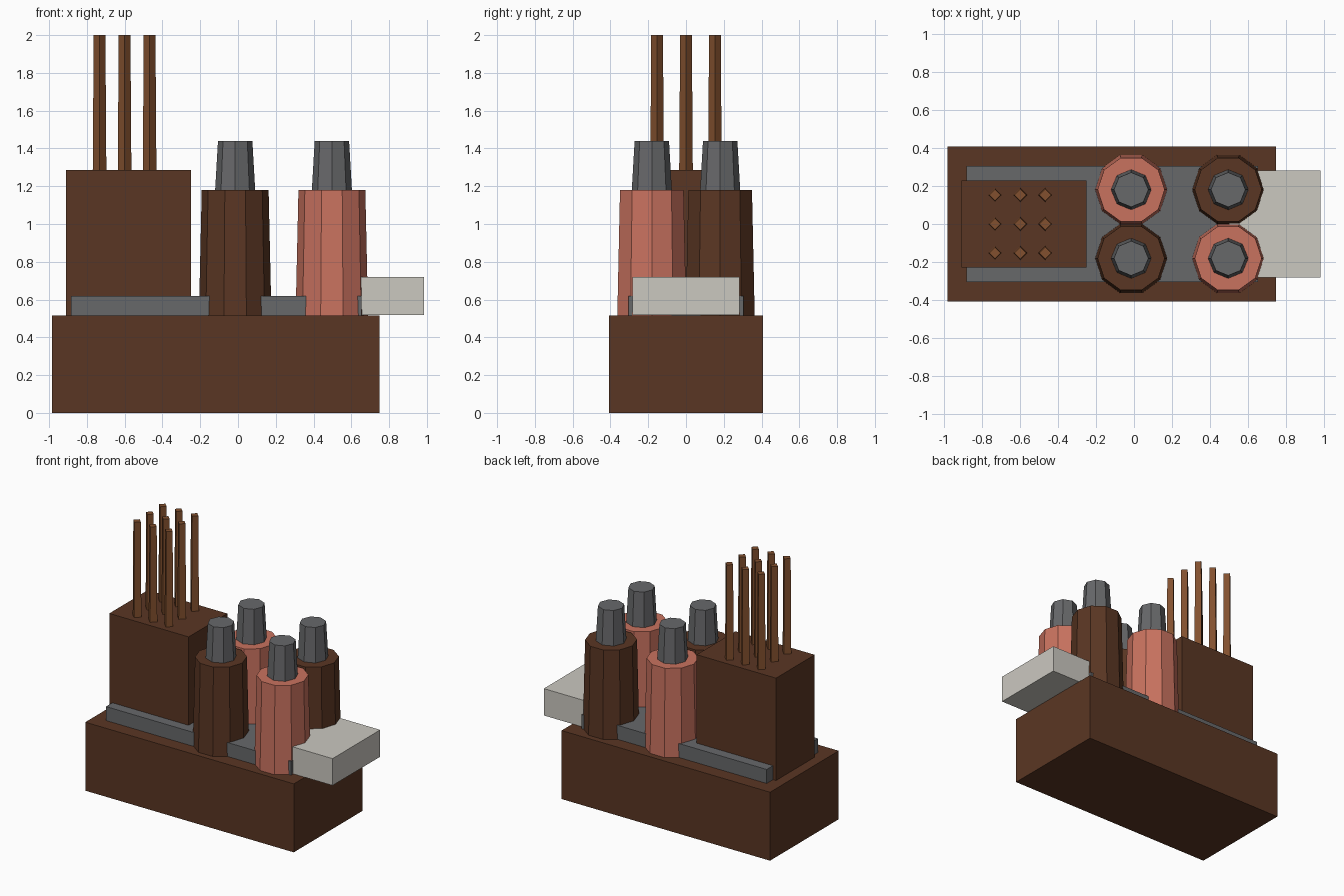
import bpy
import bmesh
from mathutils import Matrix, Vector

cube = bpy.data.objects.get("Cube")
if cube:
    bpy.data.objects.remove(cube, do_unlink=True)


def material(name, hex_code):
    """Flat colour from an sRGB hex code."""
    rgb = [int(hex_code[i:i + 2], 16) / 255 for i in (0, 2, 4)]
    linear = [c / 12.92 if c < 0.04045 else ((c + 0.055) / 1.055) ** 2.4 for c in rgb]
    mat = bpy.data.materials.new(name)
    mat.use_nodes = True
    mat.diffuse_color = (*linear, 1)
    mat.node_tree.nodes["Principled BSDF"].inputs["Base Color"].default_value = (*linear, 1)
    return mat


brown = material("dark brown", "5A3623")
copper = material("copper brown", "82502E")
salmon = material("salmon red", "C9725F")
grey = material("slate grey", "67686A")
pale = material("pale grey", "CBC8C0")


def finish(bm, name, mat):
    mesh = bpy.data.meshes.new(name)
    bm.to_mesh(mesh)
    bm.free()
    mesh.materials.append(mat)
    obj = bpy.data.objects.new(name, mesh)
    bpy.context.collection.objects.link(obj)
    return obj


def box(name, mat, low, high):
    """Box between two opposite corners."""
    low, high = Vector(low), Vector(high)
    bm = bmesh.new()
    place = Matrix.Translation((low + high) / 2) @ Matrix.Diagonal((*(high - low), 1))
    bmesh.ops.create_cube(bm, size=1, matrix=place)
    return finish(bm, name, mat)


def post(name, mat, sides, x, y, z0, z1, r0, r1):
    """Tapered upright prism with a corner on the x axis."""
    bm = bmesh.new()
    place = Matrix.Translation((x, y, (z0 + z1) / 2)) @ Matrix.Rotation(1.5707963, 4, "Z")
    bmesh.ops.create_cone(bm, cap_ends=True, segments=sides, radius1=r0,
                          radius2=r1, depth=z1 - z0, matrix=place)
    return finish(bm, name, mat)


DECK = 0.515   # top of the base
HOUSING = 1.285
SHOULDER = 1.18

# Base, inlaid plate, pin housing and end tab
box("base", brown, (-0.985, -0.408, 0), (0.75, 0.408, DECK))
box("deck_plate", grey, (-0.885, -0.305, DECK), (0.655, 0.305, 0.62))
box("pin_housing", brown, (-0.91, -0.23, DECK), (-0.25, 0.23, HOUSING))
box("end_tab", pale, (0.5, -0.283, DECK + 0.003), (0.985, 0.283, 0.72))

# Four posts with alternating colours and grey tips
for col, x in enumerate((-0.015, 0.497)):
    for row, y in enumerate((-0.181, 0.181)):
        tag = ("right", "left")[col] + ("_front", "_back")[row]
        body = brown if col == row else salmon
        post("post_" + tag, body, 10, x, y, DECK, SHOULDER, 0.192, 0.177)
        post("tip_" + tag, grey, 8, x, y, SHOULDER, 1.44, 0.106, 0.091)

# Grid of thin tapered pins
for i in range(3):
    for j in range(3):
        post(f"pin_{i}_{j}", copper, 4, -0.733 + 0.1325 * i, 0.153 * (j - 1),
             HOUSING, 2, 0.036, 0.031)
